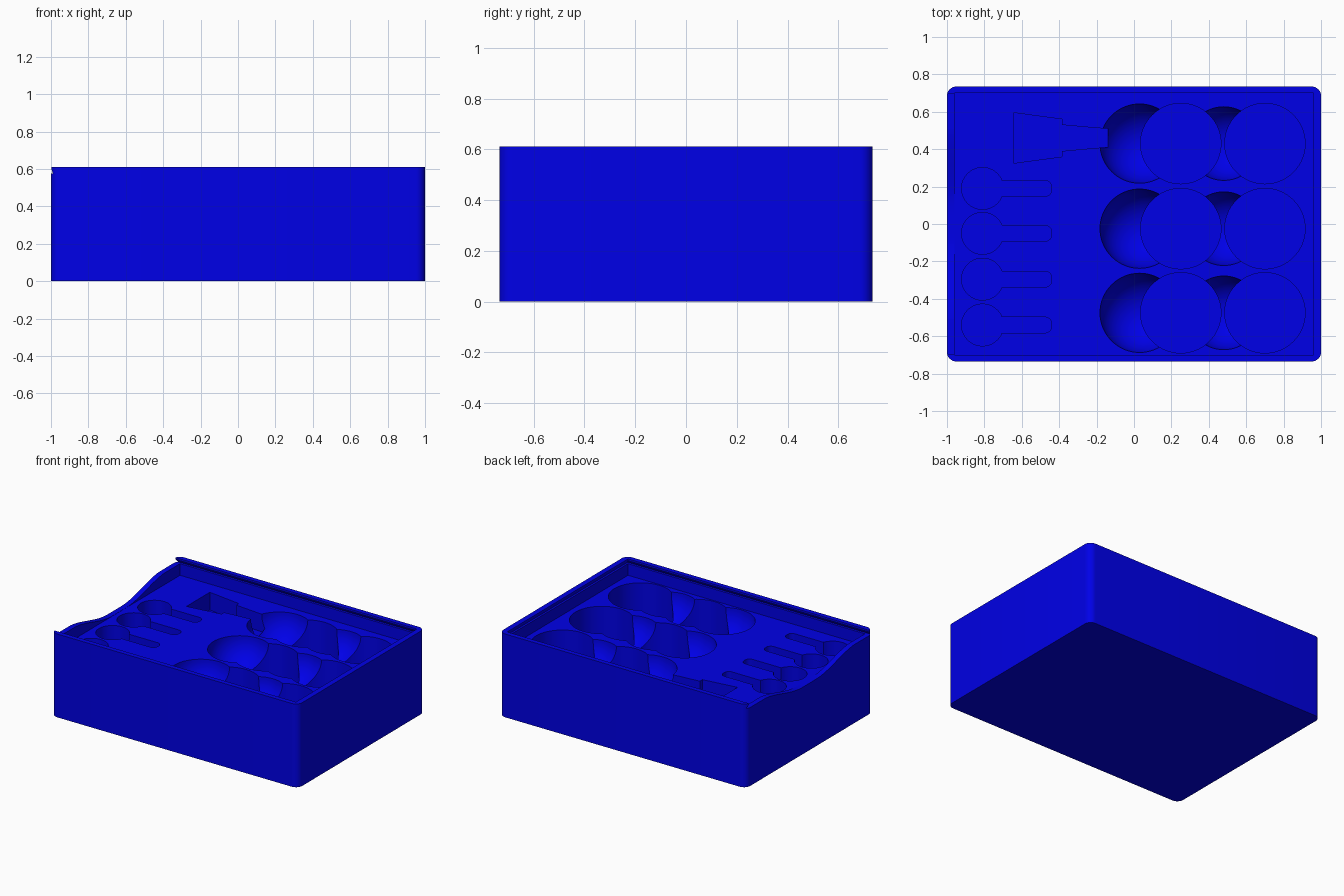
import bpy, bmesh, math

if "Cube" in bpy.data.objects:
    bpy.data.objects.remove(bpy.data.objects["Cube"])

FLOOR, TOP = 0.49, 0.61

blue = bpy.data.materials.new("deep_blue")
blue.diffuse_color = (0.0, 0.0, 0.8, 1)
blue.use_nodes = True
blue.node_tree.nodes["Principled BSDF"].inputs["Base Color"].default_value = blue.diffuse_color


def loft(name, bottom, top, z0, z1):
    """Solid between two outlines with the same number of points."""
    bm = bmesh.new()
    lo = [bm.verts.new((x, y, z0)) for x, y in bottom]
    hi = [bm.verts.new((x, y, z1)) for x, y in top]
    n = len(lo)
    bm.faces.new(lo[::-1])
    bm.faces.new(hi)
    for i in range(n):
        j = (i + 1) % n
        bm.faces.new((lo[i], lo[j], hi[j], hi[i]))
    bmesh.ops.recalc_face_normals(bm, faces=bm.faces)
    me = bpy.data.meshes.new(name)
    bm.to_mesh(me)
    bm.free()
    ob = bpy.data.objects.new(name, me)
    bpy.context.collection.objects.link(ob)
    return ob


def prism(name, outline, z0, z1):
    return loft(name, outline, outline, z0, z1)


def rect(x0, x1, y0, y1):
    return [(x0, y0), (x1, y0), (x1, y1), (x0, y1)]


def arc(cx, cy, r, a0, a1, n):
    return [(cx + r * math.cos(math.radians(a0 + (a1 - a0) * i / n)),
             cy + r * math.sin(math.radians(a0 + (a1 - a0) * i / n))) for i in range(n + 1)]


def rounded(x0, x1, y0, y1, r, n=8):
    pts = []
    for cx, cy, a in ((x1 - r, y1 - r, 0), (x0 + r, y1 - r, 90),
                      (x0 + r, y0 + r, 180), (x1 - r, y0 + r, 270)):
        pts += arc(cx, cy, r, a, a + 90, n)
    return pts


# Box body with rounded corners
tray = prism("tray", rounded(-1, 1, -0.735, 0.735, 0.05), 0, TOP)
tray.data.materials.append(blue)


def cut(cutter):
    mod = tray.modifiers.new("cut", 'BOOLEAN')
    mod.operation, mod.solver, mod.object = 'DIFFERENCE', 'EXACT', cutter
    bpy.context.view_layer.objects.active = tray
    bpy.ops.object.modifier_apply(modifier=mod.name)
    bpy.data.objects.remove(cutter)


# Shallow recess and the dovetail lid slot, open on the left
cut(prism("recess", rect(-0.96, 0.96, -0.70, 0.70), FLOOR, 0.7))
cut(loft("lid_slot", rect(-1.1, 0.975, -0.717, 0.717), rect(-1.1, 0.959, -0.699, 0.699), 0.575, 0.602))
cut(prism("lid_opening", rect(-1.1, -0.9, -0.699, 0.699), 0.59, 0.7))

# Curved finger dip in the left wall, drawn in y-z and turned upright
dip = [(0.55, 0.65), (-0.55, 0.65)]
for i in range(25):
    y = -0.55 + 1.1 * i / 24
    t = min(1, max(0, (abs(y) - 0.08) / 0.47))
    dip.append((y, FLOOR + 0.001 + 0.086 * t * t * (3 - 2 * t)))
finger = prism("finger_dip", dip, -1.1, -0.93)
for v in finger.data.vertices:
    y, z, x = v.co
    v.co = (x, y, z)
cut(finger)

# Three rows of paired round bowls and flat-bottomed wells
for row in (0.43, -0.025, -0.475):
    for x, r in ((0.03, 0.212), (0.48, 0.197)):
        bpy.ops.mesh.primitive_uv_sphere_add(segments=64, ring_count=32, radius=r,
                                             location=(x, row, FLOOR + 0.001))
        cut(bpy.context.object)
    for x in (0.25, 0.70):
        cut(prism("well", arc(x, row, 0.215, 0, 354.375, 63), FLOOR - 0.25, 0.56))

# Four spoon-shaped pockets
for y in (0.19, -0.05, -0.295, -0.54):
    a = math.degrees(math.asin(0.042 / 0.112))
    spoon = arc(-0.81, y, 0.112, a, 360 - a, 40)
    spoon += arc(-0.475, y - 0.007, 0.035, -90, 0, 6) + arc(-0.475, y + 0.007, 0.035, 0, 90, 6)
    cut(prism("spoon_pocket", spoon, FLOOR - 0.12, 0.56))

# Tapered pocket with a stepped neck that opens into the first bowl
half = [(-0.645, 0.135), (-0.385, 0.10), (-0.385, 0.07), (-0.31, 0.063), (-0.20, 0.053), (-0.14, 0.05)]
outline = [(x, 0.46 - h) for x, h in half] + [(x, 0.46 + h) for x, h in reversed(half)]
cut(prism("tapered_pocket", outline, FLOOR - 0.13, 0.56))

bpy.ops.object.select_all(action='DESELECT')
tray.select_set(True)
bpy.context.view_layer.objects.active = tray
bpy.ops.object.shade_smooth_by_angle(angle=math.radians(30))
